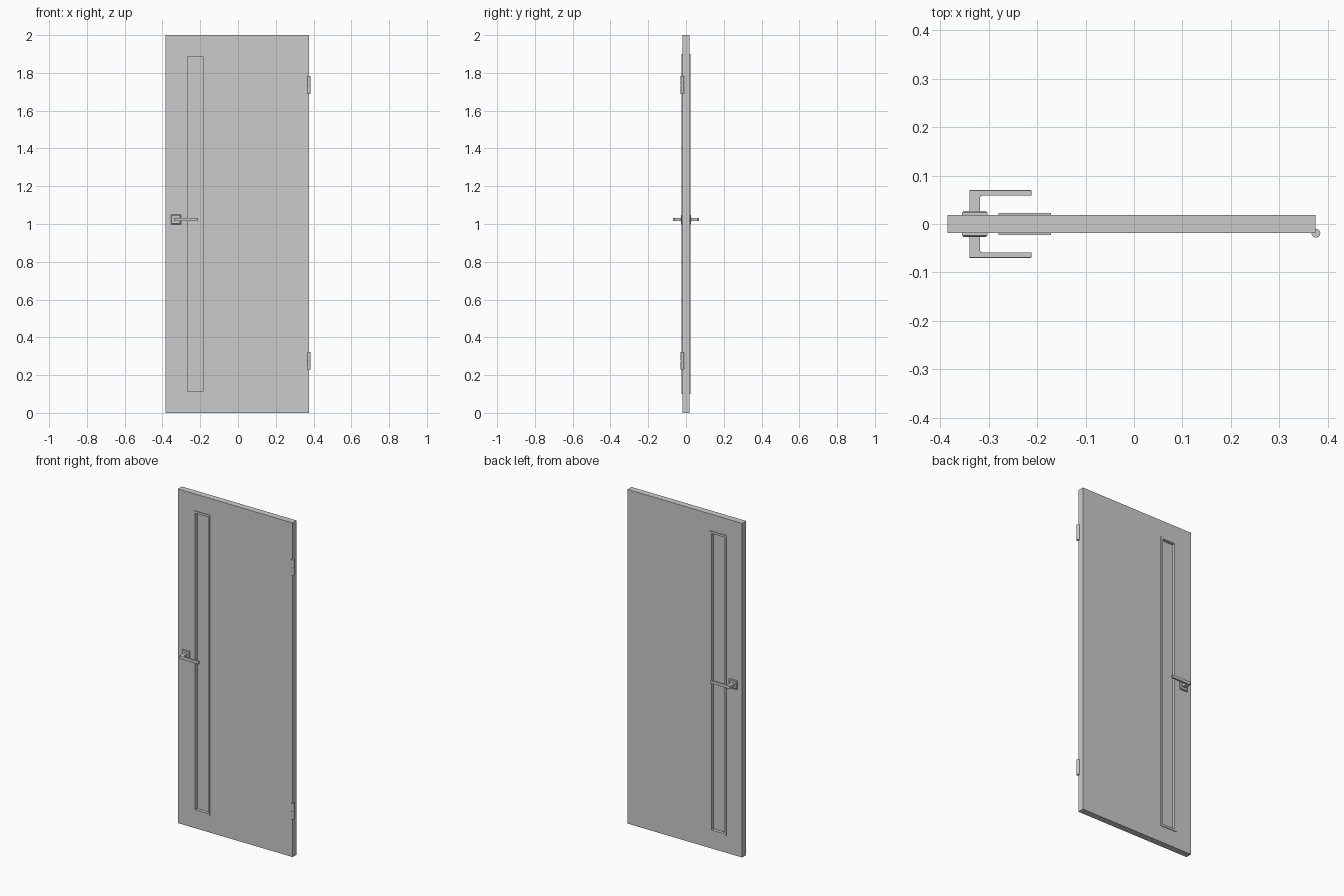
import bpy, bmesh, math

if "Cube" in bpy.data.objects:
    bpy.data.objects.remove(bpy.data.objects["Cube"])

def finish(name, bm, bevel=0.0, smooth=False):
    bmesh.ops.recalc_face_normals(bm, faces=bm.faces)
    me = bpy.data.meshes.new(name)
    bm.to_mesh(me)
    bm.free()
    ob = bpy.data.objects.new(name, me)
    bpy.context.collection.objects.link(ob)
    if bevel:
        m = ob.modifiers.new("bevel", "BEVEL")
        m.width = bevel
        m.segments = 2
    if smooth:
        bpy.context.view_layer.objects.active = ob
        bpy.ops.object.select_all(action='DESELECT')
        ob.select_set(True)
        bpy.ops.object.shade_smooth_by_angle(angle=math.radians(35))
    return ob

def ring(name, loops):
    """Rectangular ring from (x0, x1, z0, z1, y) loops, closed on itself."""
    bm = bmesh.new()
    vs = [[bm.verts.new((x, y, z)) for x, z in ((a, c), (b, c), (b, d), (a, d))]
          for a, b, c, d, y in loops]
    for i in range(len(vs)):
        p, q = vs[i - 1], vs[i]
        for k in range(4):
            n = (k + 1) % 4
            bm.faces.new((p[k], p[n], q[n], q[k]))
    return finish(name, bm)

def loft(name, loops, bevel=0.0):
    """Capped solid skinned through loops of points."""
    bm = bmesh.new()
    vs = [[bm.verts.new(p) for p in lp] for lp in loops]
    for p, q in zip(vs, vs[1:]):
        for k in range(len(p)):
            n = (k + 1) % len(p)
            bm.faces.new((p[k], p[n], q[n], q[k]))
    bm.faces.new(vs[0])
    bm.faces.new(vs[-1])
    return finish(name, bm, bevel)

def rect(cx, cz, hx, hz, y):
    return [(cx + i * hx, y, cz + k * hz) for i, k in ((-1, -1), (1, -1), (1, 1), (-1, 1))]

def cylinder(name, x, y, z, r, h):
    bm = bmesh.new()
    bmesh.ops.create_cone(bm, cap_ends=True, segments=24, radius1=r, radius2=r, depth=h)
    bmesh.ops.translate(bm, verts=bm.verts, vec=(x, y, z))
    return finish(name, bm, smooth=True)

T = 0.019                                  # half thickness of the slab
HOLE = (-0.272, -0.178, 0.108, 1.892)      # cut-out for the glazing
OUT = (-0.28, -0.171, 0.10, 1.90)          # frame outer edge
INN = (-0.267, -0.184, 0.113, 1.887)       # frame inner edge
SLAB = (-0.385, 0.375, 0.0, 2.0)

# Door slab with window opening
ring("door_slab", [SLAB + (-T,), SLAB + (T,), HOLE + (T,), HOLE + (-T,)])

# Glass pane
cx, cz = (HOLE[0] + HOLE[1]) / 2, 1.0
loft("glass_pane", [rect(cx, cz, 0.047, 0.892, y) for y in (-0.004, 0.004)])

HX, HZ = -0.329, 1.024
for side, s in (("front", -1), ("back", 1)):
    # Glazing bead around the window
    ring("window_frame_" + side, [OUT + (s * T,), OUT + (s * 0.023,),
                                  INN + (s * 0.023,), INN + (s * 0.004,),
                                  HOLE + (s * 0.004,), HOLE + (s * T,)])
    # Square rosette with chamfered rim
    loft("rosette_" + side, [rect(HX, HZ, 0.026, 0.026, s * T),
                             rect(HX, HZ, 0.026, 0.026, s * 0.024),
                             rect(HX, HZ, 0.022, 0.022, s * 0.027)])
    # Lever: L-shaped plan with a rounded inner corner
    c, r = (-0.313, 0.054), 0.005
    fillet = [(c[0] + r * math.cos(a), c[1] + r * math.sin(a))
              for a in (math.radians(180 - 18 * i) for i in range(6))]
    plan = [(-0.340, 0.025), (-0.318, 0.025)] + fillet + \
           [(-0.212, 0.059), (-0.212, 0.070), (-0.340, 0.070)]
    loft("lever_handle_" + side, [[(x, s * y, z) for x, y in plan]
                                  for z in (1.015, 1.033)], bevel=0.001)

# Hinges: two knuckles around a pin
for label, z in (("upper", 1.735), ("lower", 0.276)):
    for part, dz in (("top", 0.0240), ("bottom", -0.0240)):
        cylinder(f"{label}_hinge_knuckle_{part}", 0.376, -T, z + dz, 0.009, 0.047)
    cylinder(f"{label}_hinge_pin", 0.376, -T, z, 0.007, 0.08)
